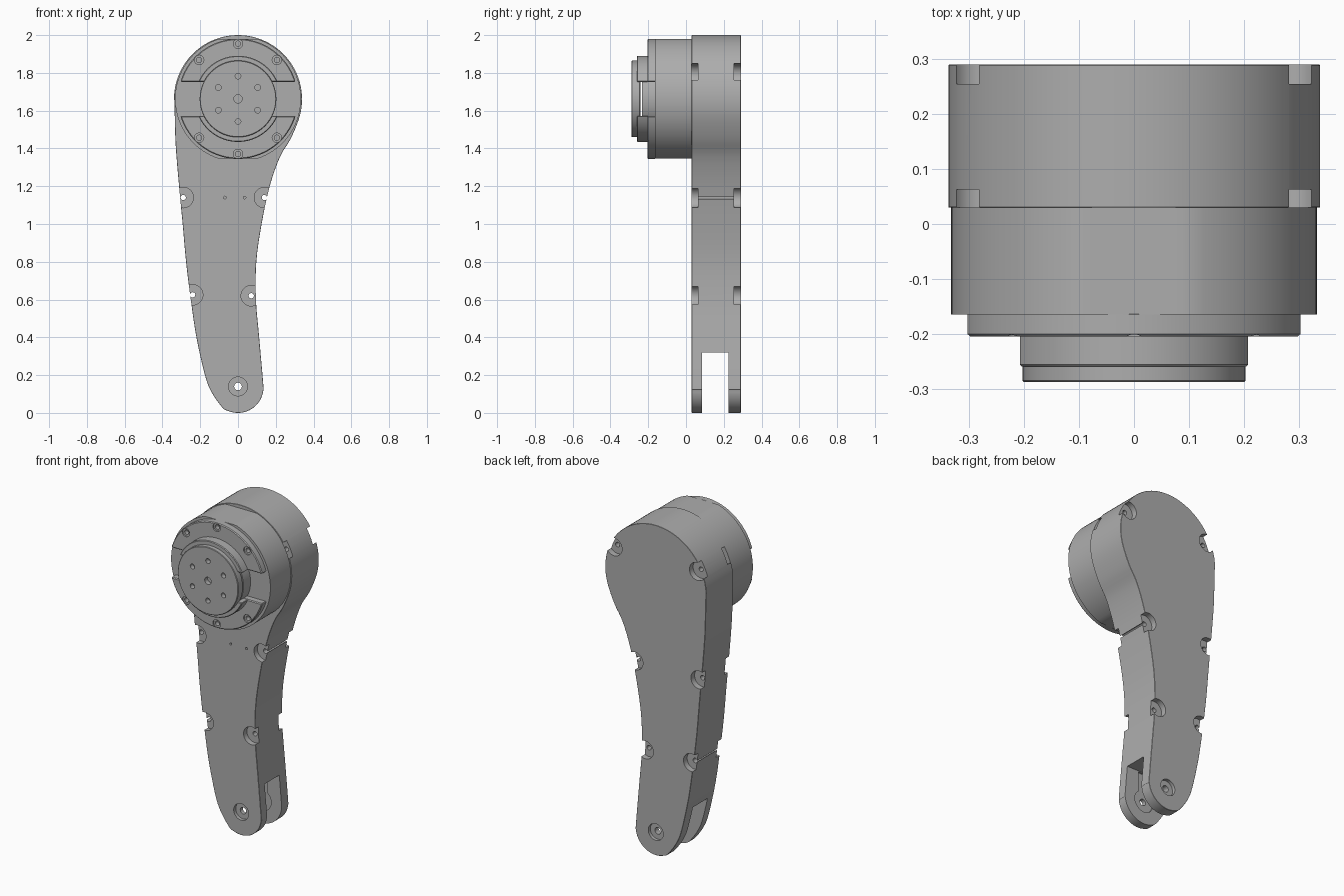
import bpy, bmesh
from math import sin, cos, pi, asin, radians
from mathutils import Vector

if "Cube" in bpy.data.objects:
    bpy.data.objects.remove(bpy.data.objects["Cube"], do_unlink=True)

grey = bpy.data.materials.new("machined_grey")
grey.use_nodes = True
colour = (0.42, 0.42, 0.42, 1)
grey.diffuse_color = colour
grey.node_tree.nodes["Principled BSDF"].inputs["Base Color"].default_value = colour

HUB_Z = 1.6625
PIN_Z = 0.14


def arc(cx, cz, r, start, end, steps):
    """Points on an arc in the xz plane, angles in radians."""
    return [(cx + r * cos(start + (end - start) * i / steps),
             cz + r * sin(start + (end - start) * i / steps)) for i in range(steps + 1)]


def circle(cx, cz, r, n=40):
    return arc(cx, cz, r, 0, 2 * pi, n)[:-1]


def segment(r, cut, side):
    """Part of a hub-centred disc beyond a horizontal chord."""
    a = asin(cut / r)
    return [(x, HUB_Z + side * z) for x, z in arc(0, 0, r, a, pi - a, 40)]


def rect(x0, x1, z0, z1):
    return [(x0, z0), (x1, z0), (x1, z1), (x0, z1)]


def smooth_loop(pts, sub=4):
    """Closed Catmull-Rom curve through the points."""
    p = [Vector(q) for q in pts]
    out, n = [], len(p)
    for i in range(n):
        a, b, c, d = p[i - 1], p[i], p[(i + 1) % n], p[(i + 2) % n]
        for k in range(sub):
            t = k / sub
            out.append(0.5 * (2 * b + (c - a) * t + (2 * a - 5 * b + 4 * c - d) * t * t
                              + (3 * b - a - 3 * c + d) * t ** 3))
    return out


def build(name, prisms):
    """One object from (outline, y0, y1) prisms."""
    bm = bmesh.new()
    for pts, y0, y1 in prisms:
        face = bm.faces.new([bm.verts.new((x, y0, z)) for x, z in pts])
        new = bmesh.ops.extrude_face_region(bm, geom=[face])["geom"]
        bmesh.ops.translate(bm, vec=(0, y1 - y0, 0),
                            verts=[v for v in new if isinstance(v, bmesh.types.BMVert)])
    bmesh.ops.recalc_face_normals(bm, faces=bm.faces)
    mesh = bpy.data.meshes.new(name)
    bm.to_mesh(mesh)
    bm.free()
    obj = bpy.data.objects.new(name, mesh)
    bpy.context.collection.objects.link(obj)
    mesh.materials.append(grey)
    return obj


def finish(obj, bevel=0, cuts=()):
    """Chamfer, drill and shade a part."""
    bpy.ops.object.select_all(action="DESELECT")
    bpy.context.view_layer.objects.active = obj
    obj.select_set(True)
    if bevel:
        mod = obj.modifiers.new("chamfer", "BEVEL")
        mod.width, mod.segments = bevel, 1
        mod.limit_method, mod.angle_limit = "ANGLE", radians(50)
        bpy.ops.object.modifier_apply(modifier=mod.name)
    if cuts:
        cutter = build("cutter", cuts)
        cutter.hide_render = True
        mod = obj.modifiers.new("drill", "BOOLEAN")
        mod.operation, mod.solver, mod.object = "DIFFERENCE", "EXACT", cutter
        mod.use_self = True
        bpy.ops.object.modifier_apply(modifier=mod.name)
        bpy.data.objects.remove(cutter, do_unlink=True)
    bpy.ops.object.shade_smooth_by_angle(angle=radians(25))


# Arm outline: round head, tapering left edge, small foot, waisted right edge
FRONT, BACK = 0.03, 0.29
left_edge = [(-0.33, 1.42), (-0.312, 1.2), (-0.293, 1.0), (-0.275, 0.8),
             (-0.25, 0.6), (-0.22, 0.4), (-0.175, 0.2), (-0.14, 0.11)]
right_edge = [(0.112, 0.4), (0.095, 0.6), (0.097, 0.8), (0.125, 1.0),
              (0.168, 1.2), (0.222, 1.355), (0.278, 1.45)]
outline = smooth_loop(arc(0, 1.661, 0.339, radians(-18), radians(188), 14) + left_edge
                      + arc(0, 0.135, 0.135, radians(232), radians(368), 9) + right_edge)

# Clevis slot, bolt bore and recessed channel inside the fork
cuts = [(rect(-0.5, 0.5, -0.1, 0.32), 0.085, 0.225),
        (circle(0, PIN_Z, 0.02), -0.1, 0.4),
        (circle(0, PIN_Z, 0.05), 0, FRONT + 0.02),
        (circle(0, PIN_Z, 0.05), BACK - 0.02, 0.35),
        (circle(0, PIN_Z, 0.065), 0.075, 0.235),
        (rect(-0.04, 0.04, PIN_Z, 0.315), 0.075, 0.235)]
# Screw notches along the rim, front and back
for x, z in [(-0.29, 1.14), (0.14, 1.14), (-0.24, 0.625), (0.07, 0.62),
             (-0.28, 1.795), (0.28, 1.795)]:
    cuts += [(circle(x, z, 0.054), -0.02, FRONT + 0.033),
             (circle(x, z, 0.054), BACK - 0.035, 0.35),
             (circle(x, z, 0.014, 20), -0.1, 0.4)]
# Pin holes
cuts += [(circle(x, 1.14, 0.007, 12), 0, 0.06) for x in (-0.07, 0.035)]
finish(build("arm_shell", [(outline, FRONT, BACK)]), 0.012, cuts)

# Motor housing with flattened top and bottom
flat = 0.317
housing = [(x, HUB_Z + max(-flat, min(flat, z))) for x, z in circle(0, 0, 0.333, 96)]
finish(build("motor_housing", [(housing, FRONT, -0.165)]))

# Raised end plates and the collars that hold the output disc
for side, word in ((1, "upper"), (-1, "lower")):
    holes = []
    for x, z in ((0, 0.292), (0.206, 0.206), (-0.206, 0.206)):
        z = HUB_Z + side * z
        holes += [(circle(x, z, 0.025, 24), -0.3, -0.197),
                  (circle(x, z, 0.014, 20), -0.3, -0.17)]
    finish(build(word + "_end_plate", [(segment(0.318, 0.09, side), -0.16, -0.205)]), 0.005, holes)
    finish(build(word + "_collar", [(segment(0.228, 0.09, side), -0.2, -0.26)]), 0.004)

# Bearing core and output disc with its bolt circle
finish(build("bearing_core", [(circle(0, HUB_Z, 0.2, 64), -0.16, -0.233)]))
bolts = [(circle(0, HUB_Z, 0.022, 24), -0.35, -0.26)]
bolts += [(circle(0.12 * cos(a), HUB_Z + 0.12 * sin(a), 0.015, 20), -0.35, -0.26)
          for a in (pi / 6 + k * pi / 3 for k in range(6))]
finish(build("output_disc", [(circle(0, HUB_Z, 0.203, 64), -0.242, -0.288)]), 0.003, bolts)
